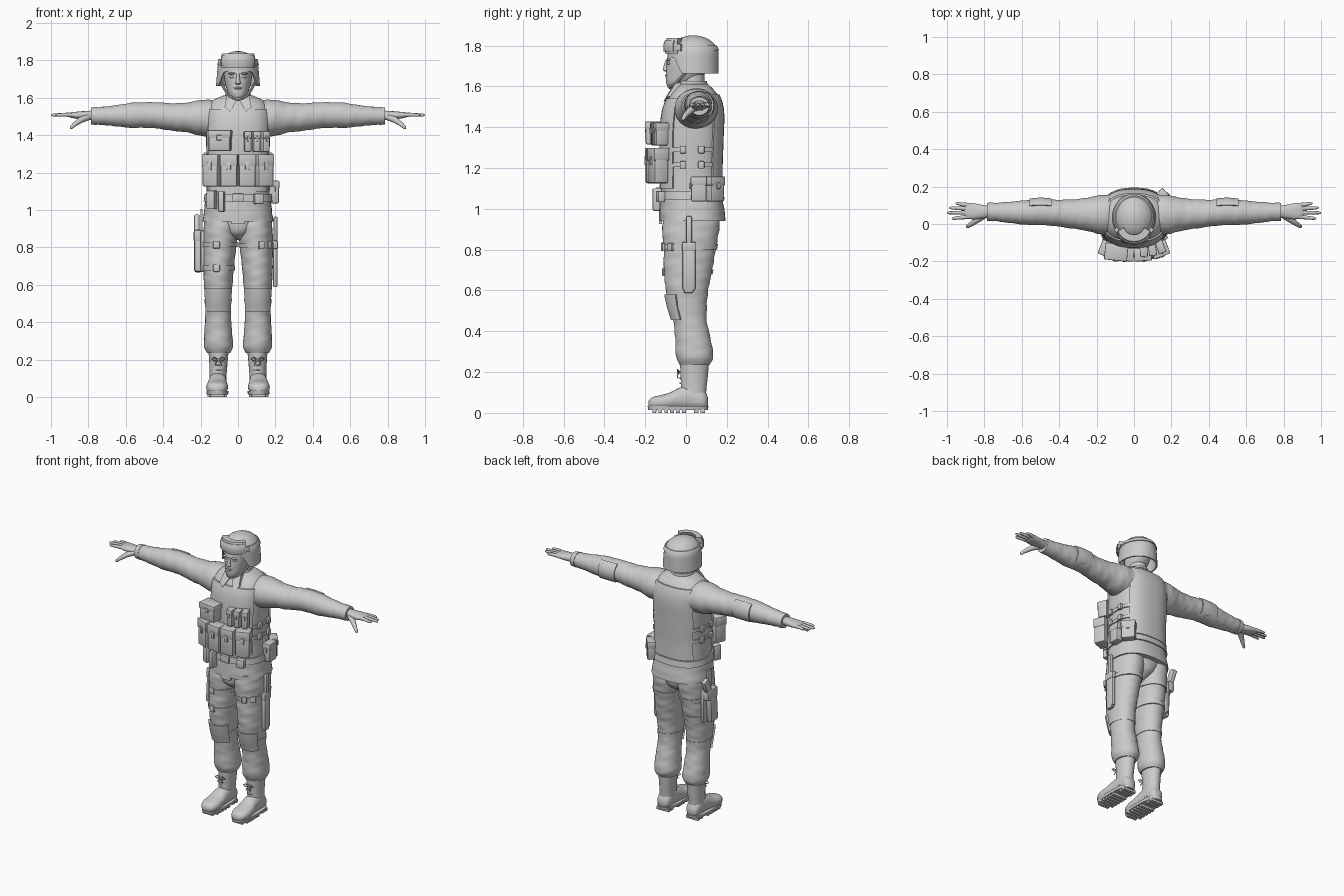
import bpy, bmesh, math
from mathutils import Matrix, Vector
R = math.radians

# ---------- helpers ----------
def finish(name, bm, mirror=False):
    bmesh.ops.recalc_face_normals(bm, faces=bm.faces)
    me = bpy.data.meshes.new(name)
    bm.to_mesh(me)
    bm.free()
    ob = bpy.data.objects.new(name, me)
    bpy.context.collection.objects.link(ob)
    if mirror:
        ob.modifiers.new("Mirror", 'MIRROR').use_mirror_merge = False
    return ob

def bridge(name, rings, mirror=False):
    bm = bmesh.new()
    vs = [[bm.verts.new(p) for p in r] for r in rings]
    n = len(vs[0])
    for a, b in zip(vs, vs[1:]):
        for i in range(n):
            bm.faces.new((a[i], a[(i + 1) % n], b[(i + 1) % n], b[i]))
    bm.faces.new(vs[0][::-1])
    bm.faces.new(vs[-1])
    return finish(name, bm, mirror)

def at(secs, t):
    # smooth interpolation of (t, c1, c2, r1, r2, power)
    i = max(k for k in range(len(secs) - 1) if k == 0 or secs[k][0] <= t)
    a, b = secs[i], secs[i + 1]
    p, q = secs[max(i - 1, 0)], secs[min(i + 2, len(secs) - 1)]
    h = b[0] - a[0]
    u = (t - a[0]) / h
    out = []
    for k in range(1, 6):
        m0 = (b[k] - p[k]) / (b[0] - p[0]) * h
        m1 = (q[k] - a[k]) / (q[0] - a[0]) * h
        out.append((2*u**3 - 3*u*u + 1)*a[k] + (u**3 - 2*u*u + u)*m0
                   + (3*u*u - 2*u**3)*b[k] + (u**3 - u*u)*m1)
    return out

def surf(secs, t, deg, off=0.0, axis='z', fold=0.0):
    c1, c2, r1, r2, n = at(secs, t)
    c, s = math.cos(R(deg)), math.sin(R(deg))
    f = 1 + fold * (math.sin(75*t + 2*R(deg)) + .7*math.sin(120*t - 3*R(deg)))
    u = c1 + (r1*f + off) * math.copysign(abs(c)**(2/n), c)
    v = c2 + (r2*f + off) * math.copysign(abs(s)**(2/n), s)
    return {'z': (u, v, t), 'x': (t, u, v), 'y': (u, t, v)}[axis]

def loft(name, secs, axis='z', mirror=False, rows=30, seg=40, fold=0.0):
    t0, t1 = secs[0][0], secs[-1][0]
    return bridge(name, [[surf(secs, t0 + (t1 - t0)*j/rows, 360*i/seg, 0, axis, fold)
                          for i in range(seg)] for j in range(rows + 1)], mirror)

def patch(name, secs, t0, t1, a0, a1, off=0.0, thick=.01, axis='z', mirror=False, rows=10):
    # raised panel that follows a lofted surface
    n = max(6, int(abs(a1 - a0) / 8))
    ang = [a0 + (a1 - a0)*i/n for i in range(n + 1)]
    rings = []
    for j in range(rows + 1):
        t = t0 + (t1 - t0)*j/rows
        rings.append([surf(secs, t, a, off + thick, axis) for a in ang]
                     + [surf(secs, t, a, off - .01, axis) for a in ang[::-1]])
    return bridge(name, rings, mirror)

def tube(name, pts, radii, mirror=False, seg=12):
    P = [Vector(p) for p in pts]
    rings = []
    for i, p in enumerate(P):
        q = (P[min(i + 1, len(P)-1)] - P[max(i - 1, 0)]).to_track_quat('Z', 'Y')
        r = radii[i] if isinstance(radii, (list, tuple)) else radii
        rings.append([p + q @ Vector((r*math.cos(2*math.pi*k/seg), r*math.sin(2*math.pi*k/seg), 0))
                      for k in range(seg)])
    return bridge(name, rings, mirror)

def box(name, loc, size, rot=0, tilt=0, bevel=.006, mirror=False):
    bm = bmesh.new()
    m = (Matrix.Translation(loc) @ Matrix.Rotation(R(rot), 4, 'Z')
         @ Matrix.Rotation(R(tilt), 4, 'X') @ Matrix.Diagonal((*size, 1)))
    bmesh.ops.create_cube(bm, size=1, matrix=m)
    bmesh.ops.bevel(bm, geom=bm.edges[:], offset=bevel, segments=2, profile=.5, affect='EDGES')
    return finish(name, bm, mirror)

def ball(name, loc, scale, mirror=False):
    bm = bmesh.new()
    bmesh.ops.create_uvsphere(bm, u_segments=20, v_segments=12, radius=1,
                              matrix=Matrix.Translation(loc) @ Matrix.Diagonal((*scale, 1)))
    return finish(name, bm, mirror)

def pouch(name, loc, size, rot=0):
    w, d, h = size
    rz = Matrix.Rotation(R(rot), 3, 'Z')
    c = Vector(loc)
    box(name, c, size, rot, bevel=.009)
    box(name + "_flap", c + Vector((0, 0, h*.34)), (w*1.07, d*1.07, h*.36), rot, bevel=.005)
    box(name + "_tab", c + rz @ Vector((0, -d*.53, h*.15)), (w*.25, .01, h*.25), rot, bevel=.003)

# ---------- torso clothing ----------
torso = [(1.06, 0, .025, .170, .148, 2.6), (1.2, 0, .025, .165, .146, 2.6), (1.35, 0, .026, .170, .15, 2.6),
         (1.48, 0, .033, .170, .145, 2.6), (1.55, 0, .038, .163, .122, 2.5),
         (1.59, 0, .038, .13, .092, 2.3), (1.612, 0, .035, .08, .07, 2)]
loft("vest", torso)
skirt = [(.94, 0, .033, .189, .162, 2.5), (1.0, 0, .03, .181, .157, 2.5), (1.1, 0, .025, .168, .147, 2.5)]
loft("jacket_skirt", skirt, rows=12, fold=.005)
patch("jacket_placket", skirt, .925, 1.08, -97, -83, 0, .004)
patch("vest_back_plate", torso, 1.09, 1.56, 38, 142, 0, .009, rows=20)
patch("vest_front_plate", torso, 1.10, 1.54, -150, -30, 0, .007, rows=20)
patch("belt", skirt, 1.045, 1.085, 0, 360, 0, .009, rows=3)
box("belt_buckle", (0, -.135, 1.065), (.06, .02, .045), bevel=.004)
for i, z in enumerate((1.29, 1.215)):
    patch(f"side_strap_{i}", torso, z - .011, z + .011, -40, 40, 0, .007, mirror=True, rows=2)
    for y in (-.015, .075):
        box("strap_buckle", (.174, y, z), (.02, .03, .036), bevel=.004, mirror=True)

# collar and neck
loft("collar", [(1.565, 0, .03, .088, .095, 2), (1.60, 0, .028, .073, .08, 2), (1.627, 0, .03, .066, .072, 2)], rows=8)
flap = [(.006, -.066, 1.59), (.058, -.042, 1.618), (.072, -.085, 1.55), (.04, -.103, 1.525)]
bridge("collar_flap", [[(x, y + o, z) for x, y, z in flap] for o in (.02, -.008)], True)
loft("neck", [(1.56, 0, .03, .058, .062, 2), (1.68, 0, .03, .054, .06, 2)], rows=4)

# ---------- pouches ----------
for x, y, rot in ((-.047, -.158, -4), (.047, -.158, 4), (-.137, -.136, -22), (.137, -.136, 22)):
    pouch("magazine_pouch", (x, y, 1.21), (.088, .075, .17), rot)
pouch("chest_pocket", (-.095, -.15, 1.37), (.115, .085, .11), -6)
for x, y, rot in ((.052, -.14, 3), (.098, -.135, 8), (.142, -.122, 20)):
    pouch("small_magazine_pouch", (x, y, 1.365), (.039, .065, .11), rot)
pouch("side_pouch", (.193, .063, 1.095), (.052, .075, .12))
pouch("hip_pouch", (.162, .142, 1.095), (.085, .05, .12), 130)
box("belt_pouch", (-.14, -.118, 1.055), (.045, .05, .10), -22)
box("belt_tool_case", (-.088, -.14, 1.045), (.03, .045, .11), -10)
box("belt_clip", (.11, -.125, 1.06), (.05, .035, .055), 14)

# ---------- arms ----------
sleeve = [(.09, .05, 1.49, .11, .09, 2), (.18, .05, 1.492, .104, .098, 2), (.27, .052, 1.495, .085, .08, 2),
          (.36, .055, 1.498, .075, .073, 2), (.43, .06, 1.506, .07, .07, 2), (.5, .064, 1.508, .070, .068, 2),
          (.57, .062, 1.506, .066, .067, 2), (.66, .062, 1.504, .057, .055, 2),
          (.76, .065, 1.503, .047, .045, 2), (.785, .065, 1.503, .045, .042, 2)]
loft("sleeve", sleeve, 'x', True, rows=60, fold=.011)
patch("elbow_pad", sleeve, .44, .56, -45, 60, 0, .007, 'x', True)
patch("sleeve_cuff", sleeve, .755, .785, 0, 360, 0, .003, 'x', True, rows=2)
loft("palm", [(.77, .066, 1.506, .030, .026, 2), (.81, .066, 1.506, .036, .024, 2.2), (.86, .068, 1.507, .043, .019, 2.4),
              (.895, .07, 1.508, .040, .014, 2.4), (.905, .07, 1.508, .034, .009, 2.4)], 'x', True, 14, 24)
for n, y, ye, x in (("index", .040, .030, .975), ("middle", .061, .060, 1.0), ("ring", .081, .086, .988), ("little", .100, .110, .955)):
    tube(n + "_finger", [(.87, y, 1.508), (.92, (y + ye)/2, 1.51), (x - .012, ye, 1.508), (x - .003, ye, 1.508), (x, ye, 1.508)],
         [.012, .0105, .008, .005, .001], True)
tube("thumb", [(.80, .045, 1.497), (.84, .022, 1.482), (.875, -.004, 1.457), (.892, -.014, 1.44), (.897, -.017, 1.434)],
     [.017, .017, .012, .009, .002], True)

# ---------- trousers ----------
leg = [(.235, .104, .042, .062, .072, 2.1), (.27, .104, .043, .077, .091, 2.1), (.36, .106, .034, .073, .087, 2.1),
       (.45, .106, .02, .068, .082, 2.1), (.52, .106, .009, .070, .092, 2.1), (.6, .106, .005, .076, .104, 2.1),
       (.7, .103, .01, .082, .118, 2.1), (.8, .098, .018, .088, .128, 2.1), (.88, .094, .022, .091, .138, 2.2),
       (.97, .09, .028, .088, .14, 2.2)]
leg_r = [(s[0], -s[1], *s[2:]) for s in leg]
loft("trouser_leg", leg, mirror=True, rows=60, fold=.010)
loft("trouser_seat", [(.84, 0, .02, .02, .07, 2), (.88, 0, .022, .09, .125, 2), (.97, 0, .028, .165, .14, 2.3)], rows=10)
patch("knee_pad", leg, .455, .58, -150, -30, 0, .011, mirror=True)
patch("knee_strap", leg, .50, .525, 0, 360, 0, .003, mirror=True, rows=2)

# ---------- holster on the right leg ----------
for z in (.815, .69):
    patch("holster_strap", leg_r, z - .013, z + .013, 0, 360, 0, .006, rows=2)
    box("holster_buckle", (-.115, -.112 if z > .75 else -.108, z), (.035, .02, .04), bevel=.004)
box("holster_backing", (-.19, .035, .78), (.02, .13, .22))
box("holster_body", (-.213, .03, .775), (.042, .075, .215), tilt=-4, bevel=.012)
box("holster_guard", (-.214, .05, .86), (.046, .11, .07), bevel=.012)
box("pistol_grip", (-.22, .095, .925), (.03, .05, .10), tilt=-25, bevel=.01)
box("holster_hanger", (-.195, .03, .94), (.012, .045, .13), bevel=.003)

# ---------- knife sheath on the left leg ----------
box("sheath", (.199, .015, .70), (.024, .062, .20), bevel=.008)
box("sheath_tip", (.199, .013, .605), (.022, .046, .035), bevel=.006)
box("sheath_collar", (.199, .015, .815), (.03, .07, .045), bevel=.006)
box("knife_handle", (.201, .015, .895), (.022, .028, .14), bevel=.008)
patch("sheath_strap", leg, .80, .825, 0, 360, 0, .006, rows=2)
for x, y, r in ((.165, -.075, 45), (.125, -.11, 15)):
    box("sheath_strap_buckle", (x, y, .812), (.03, .022, .04), r, bevel=.004)

# ---------- boots ----------
loft("boot_shaft", [(.05, .108, .045, .046, .06, 2.2), (.10, .107, .038, .045, .061, 2.1), (.17, .105, .04, .048, .066, 2),
                    (.26, .104, .042, .055, .072, 2)], mirror=True, rows=16)
loft("boot_foot", [(-.183, .112, .045, .022, .014, 2.2), (-.17, .112, .048, .042, .026, 2.3), (-.13, .112, .052, .057, .034, 2.4),
                   (-.08, .111, .058, .056, .041, 2.3), (-.03, .109, .07, .05, .054, 2.2), (.03, .108, .075, .047, .06, 2.2),
                   (.08, .108, .065, .044, .05, 2.2), (.1, .108, .058, .034, .036, 2.2), (.108, .108, .055, .018, .02, 2)],
     'y', True)
loft("boot_sole", [(.015, .110, -.039, .057, .146, 2.8), (.033, .110, -.039, .060, .149, 2.8)], mirror=True, rows=2)
for k in range(6):
    y = -.155 + .029*k
    box("sole_tread", (.111, y, .01), (.075 if k == 0 else .104, .019, .02), bevel=.002, mirror=True)
for y in (.05, .082):
    box("heel_tread", (.109, y, .01), (.09, .024, .02), bevel=.002, mirror=True)
for s in (-1, 1):
    tube("lace_bow", [(.105, -.03, .20), (.105 + .022*s, -.042, .212), (.105 + .036*s, -.04, .203),
                      (.105 + .022*s, -.04, .194), (.105, -.03, .20)], .0035, True, 6)
    tube("lace_end", [(.105, -.03, .20), (.105 + .012*s, -.042, .185), (.105 + .018*s, -.04, .17)], .003, True, 6)
for z in (.12, .145, .17):
    tube("lace_row", [(.08, -.012, z), (.105, -.029, z), (.13, -.012, z)], .004, True, 6)

# ---------- head ----------
loft("head", [(1.592, 0, -.062, .018, .018, 2), (1.602, 0, -.05, .036, .042, 2), (1.625, 0, -.03, .052, .068, 2.1),
              (1.66, 0, -.003, .065, .095, 2.1), (1.70, 0, .012, .073, .108, 2.2), (1.74, 0, .018, .075, .11, 2.2),
              (1.80, 0, .025, .07, .09, 2)])
loft("nose", [(1.672, 0, -.094, .010, .008, 2), (1.678, 0, -.097, .016, .016, 2), (1.69, 0, -.097, .012, .015, 2),
              (1.73, 0, -.09, .008, .01, 2)], rows=12, seg=16)
ball("upper_lip", (0, -.093, 1.653), (.024, .010, .005))
ball("lower_lip", (0, -.09, 1.644), (.020, .010, .006))
ball("chin", (0, -.078, 1.612), (.022, .018, .015))
ball("eye", (.031, -.083, 1.712), (.014, .009, .007), True)
ball("brow", (.031, -.086, 1.73), (.022, .011, .006), True)

# ---------- helmet ----------
def helmet_ring(s, k):
    # s: 0 at the crown, 1 at the dome edge, 2 at the rim
    ring = []
    for i in range(48):
        a = 2*math.pi*i/48
        front = abs((math.degrees(a) + 90 + 180) % 360 - 180)
        u = min(1, max(0, (front - 38) / 32))
        rim = 1.742 - .08*u*u*(3 - 2*u)
        r = (math.sin(min(s, 1)*math.pi/2) + .07*max(0, s - 1)*u*abs(math.cos(a)))*k
        z = 1.755 + (.095 - (1-k)*.1)*math.cos(s*math.pi/2) if s < 1 else 1.755 + (rim - 1.755)*(s - 1)
        ring.append((.11*r*math.cos(a), .035 + .125*r*math.sin(a), z))
    return ring
steps = [.04, .15, .3, .45, .6, .75, .9, 1, 1.25, 1.5, 1.75, 2]
bridge("helmet", [helmet_ring(s, 1) for s in steps] + [helmet_ring(s, .92) for s in steps[::-1]])
shell = [(1.755 + .095*math.sin(R(d)), 0, .035, .11*math.cos(R(d)), .125*math.cos(R(d)), 2) for d in (0, 15, 30, 45, 60)]
patch("goggle_strap", shell, 1.775, 1.80, 0, 360, 0, .005, rows=4)
gog = [(1.757, 0, .03, .092, .118, 2.2), (1.80, 0, .03, .095, .122, 2.2), (1.84, 0, .03, .085, .108, 2.2)]
patch("goggle_frame", gog, 1.76, 1.838, -148, -32, -.012, .026)
patch("goggle_lens", gog, 1.77, 1.828, -140, -40, .012, .007)
box("goggle_clip", (.092, -.035, 1.79), (.02, .03, .035), -30, bevel=.004, mirror=True)
tube("chin_strap", [(.088, .01, 1.68), (.071, -.02, 1.645), (.05, -.052, 1.612), (.022, -.076, 1.598), (0, -.082, 1.596)],
     .007, True, 8)
ball("chin_cup", (0, -.074, 1.6), (.028, .017, .014))

# ---------- shading ----------
bpy.ops.object.select_all(action='SELECT')
bpy.context.view_layer.objects.active = bpy.context.collection.objects[0]
bpy.ops.object.shade_smooth_by_angle(angle=R(40))
